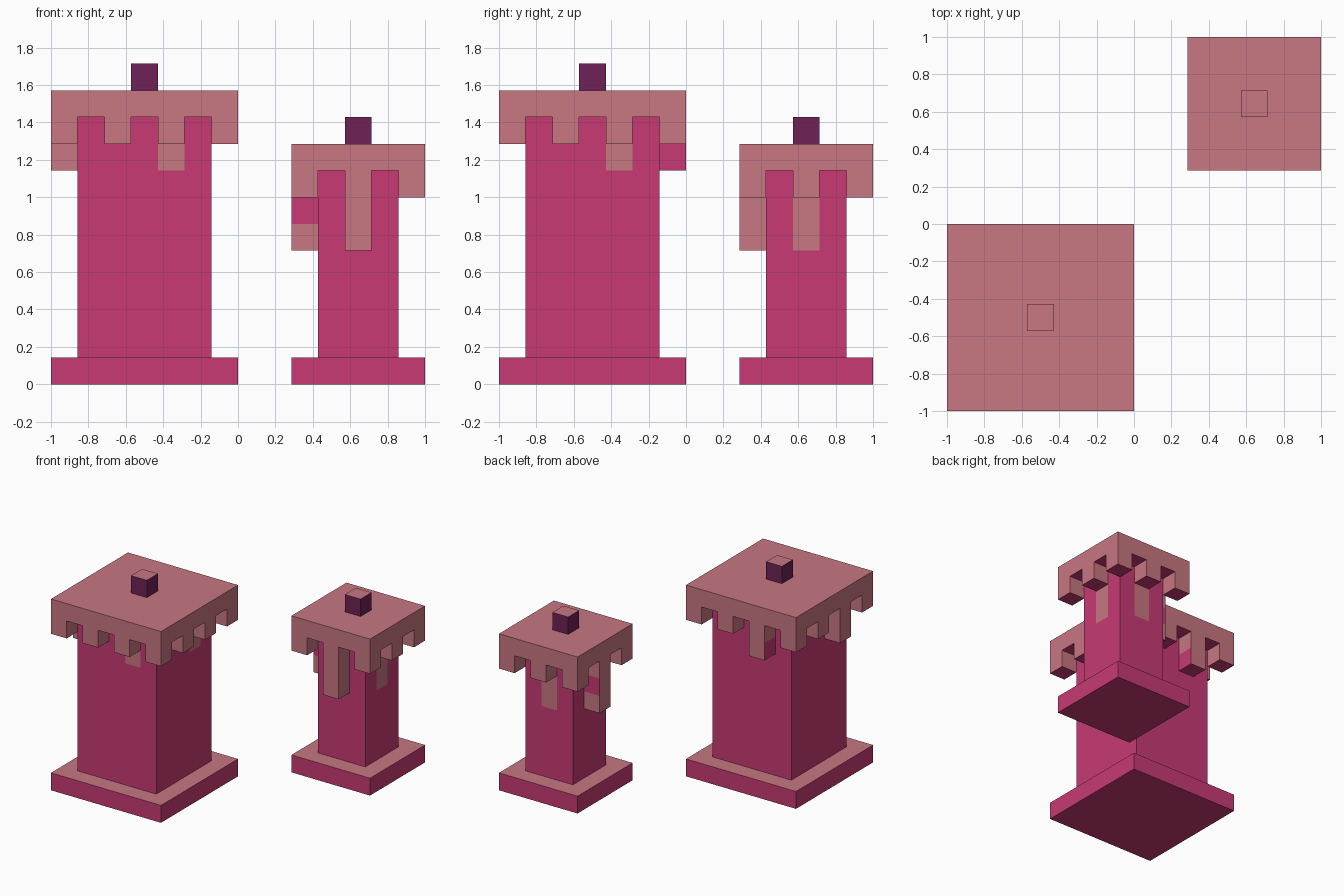
import bpy, bmesh
from mathutils import Vector

if "Cube" in bpy.data.objects:
    bpy.data.objects.remove(bpy.data.objects["Cube"])

U = 1 / 7  # size of one block


def material(name, rgb):
    def lin(c):
        c /= 255
        return c / 12.92 if c <= 0.04045 else ((c + 0.055) / 1.055) ** 2.4
    m = bpy.data.materials.new(name)
    m.diffuse_color = (*[lin(c) for c in rgb], 1)
    m.use_nodes = True
    m.node_tree.nodes["Principled BSDF"].inputs["Base Color"].default_value = m.diffuse_color
    return m


MATS = [material("magenta_wax", (200, 58, 117)),
        material("pale_pink_wax", (200, 119, 130)),
        material("dark_purple_wick", (110, 34, 87))]
MAGENTA, PINK, PURPLE = range(3)
DIRS = [(1, 0, 0), (-1, 0, 0), (0, 1, 0), (0, -1, 0), (0, 0, 1), (0, 0, -1)]
SIDES = [(0, -1, 0), (1, 0, 0), (0, 1, 0), (-1, 0, 0)]  # front, right, back, left


def blocks(a, b, z0, z1):
    """Square slab of block cells."""
    return {(x, y, z) for x in range(a, b) for y in range(a, b) for z in range(z0, z1)}


def on_side(n, side, k, depth):
    """Column k along one of the four sides, counted anticlockwise."""
    return [(k, depth), (n - 1 - depth, k),
            (n - 1 - k, n - 1 - depth), (depth, n - 1 - k)][side]


def build(name, cells, solid, origin, side_colour, special=None):
    """Outer skin of the cells; pale tops, magenta undersides."""
    special = special or {}
    bm = bmesh.new()
    for c in sorted(cells):
        for d in DIRS:
            if tuple(p + q for p, q in zip(c, d)) in solid:
                continue
            n = Vector(d)
            u = Vector((d[1], d[2], d[0]))
            w = n.cross(u)
            mid = Vector(c) + Vector((0.5, 0.5, 0.5)) + n / 2
            corners = [mid + (u * s + w * t) / 2
                       for s, t in ((-1, -1), (1, -1), (1, 1), (-1, 1))]
            f = bm.faces.new([bm.verts.new((Vector(origin) + p) * U) for p in corners])
            colour = PINK if d[2] > 0 else MAGENTA if d[2] < 0 else side_colour
            f.material_index = special.get((c, d), colour)
    bmesh.ops.remove_doubles(bm, verts=bm.verts, dist=1e-4)
    # merge coplanar block faces of the same colour
    bmesh.ops.dissolve_limit(bm, angle_limit=0.01, verts=bm.verts, edges=bm.edges,
                             delimit={'MATERIAL'})
    me = bpy.data.meshes.new(name)
    bm.to_mesh(me)
    bm.free()
    for m in MATS:
        me.materials.append(m)
    bpy.context.collection.objects.link(bpy.data.objects.new(name, me))


def candle(label, origin, n, cap_z, drip_k, drip_rows, raised, two_tone, flat):
    """raised: sides with solid drips, two_tone: the one with magenta flanks,
    flat: sides with drips coloured on the body."""
    mid = n // 2
    base = blocks(0, n, 0, 1)
    body = blocks(1, n - 1, 1, cap_z)
    wick = {(mid, mid, cap_z + 1)}
    # cap with teeth at every second block of its rim
    cap = blocks(0, n, cap_z, cap_z + 1)
    drips = set()
    for s in range(4):
        cap |= {(*on_side(n, s, k, 0), cap_z - 1) for k in range(0, n, 2)}
        if s in raised:
            drips |= {(*on_side(n, s, drip_k, 0), z) for z in drip_rows}
    # colour exceptions
    special = {}
    for s in flat:
        for z in drip_rows:
            special[((*on_side(n, s, drip_k, 1), z), SIDES[s])] = PINK
    top_cell = (*on_side(n, two_tone, drip_k, 0), max(drip_rows))
    for s in (two_tone - 1, (two_tone + 1) % 4):
        special[(top_cell, SIDES[s])] = MAGENTA

    solid = base | body | cap | drips | wick
    for part, cells, colour in (("base", base, MAGENTA), ("body", body, MAGENTA),
                                ("wax_cap", cap, PINK), ("wax_drips", drips, PINK),
                                ("wick", wick, PURPLE)):
        build(f"{label}_candle_{part}", cells, solid, origin, colour, special)


candle("large", (-7, -7, 0), 7, 10, 4, [8], raised=(2, 3), two_tone=2, flat=(0, 1))
candle("small", (2, 2, 0), 5, 8, 2, [5, 6], raised=(0, 3), two_tone=3, flat=(1, 2))
